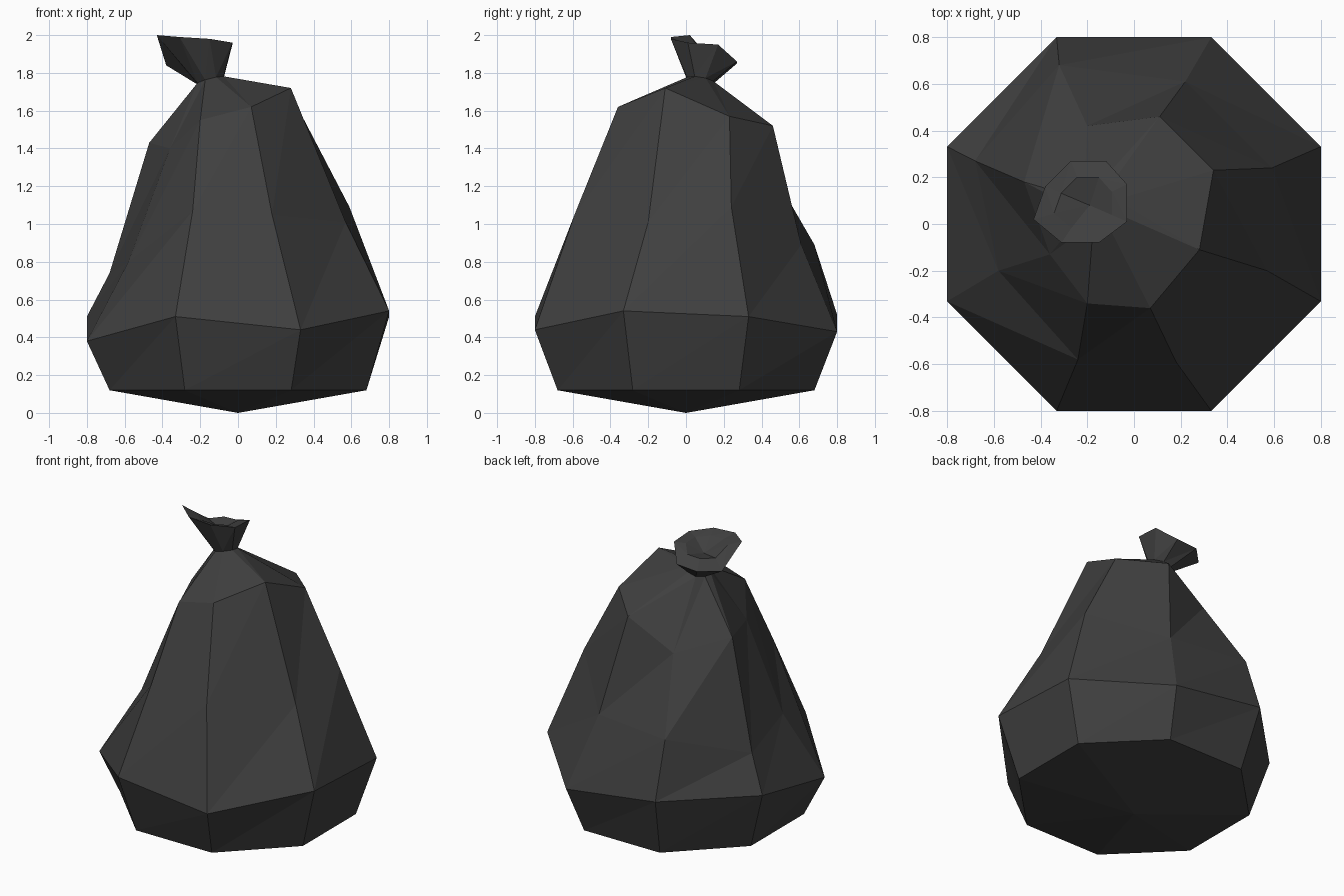
import bpy, bmesh, math

if "Cube" in bpy.data.objects:
    bpy.data.objects.remove(bpy.data.objects["Cube"])

N = 8
mat = bpy.data.materials.new("dark grey plastic")
mat.diffuse_color = (0.05, 0.05, 0.05, 1)
mat.use_nodes = True
mat.node_tree.nodes["Principled BSDF"].inputs["Base Color"].default_value = mat.diffuse_color


def octagon(cx, cy, radius, height):
    """Eight points anticlockwise from front left; height is a function of (index, x, y)."""
    pts = []
    for i in range(N):
        a = math.radians(-112.5 + 45 * i)
        x, y = cx + radius * math.cos(a), cy + radius * math.sin(a)
        pts.append((x, y, height(i, x, y)))
    return pts


def loft(name, rings, bottom=None, top=None):
    """Skin rings with triangles, optionally closed by a centre point at either end."""
    bm = bmesh.new()
    loops = [[bm.verts.new(p) for p in r] for r in rings]
    for lo, hi in zip(loops, loops[1:]):
        for i in range(N):
            j = (i + 1) % N
            bm.faces.new((lo[i], lo[j], hi[j]))
            bm.faces.new((lo[i], hi[j], hi[i]))
    if bottom:
        c = bm.verts.new(bottom)
        for i in range(N):
            bm.faces.new((c, loops[0][(i + 1) % N], loops[0][i]))
    if top:
        c = bm.verts.new(top)
        for i in range(N):
            bm.faces.new((c, loops[-1][i], loops[-1][(i + 1) % N]))
    mesh = bpy.data.meshes.new(name)
    bm.to_mesh(mesh)
    bm.free()
    mesh.materials.append(mat)
    ob = bpy.data.objects.new(name, mesh)
    bpy.context.collection.objects.link(ob)
    return ob


# Regular rings: base, belly and tied neck
belly_z = [0.51, 0.44, 0.54, 0.51, 0.43, 0.52, 0.51, 0.38]
base = octagon(0, 0, 0.736, lambda i, x, y: 0.12)
belly = octagon(0, 0, 0.866, lambda i, x, y: belly_z[i])
neck = octagon(-0.145, 0.075, 0.075,
               lambda i, x, y: 1.76 + 0.25 * (x + 0.145) - 0.15 * (y - 0.075))

# Irregular slumped rings
waist = [(-0.24, -0.58, 1.07), (0.18, -0.59, 1.05), (0.57, -0.2, 1.01), (0.59, 0.24, 1.09),
         (0.22, 0.61, 0.89), (-0.32, 0.68, 0.89), (-0.68, 0.27, 0.74), (-0.58, -0.2, 0.80)]
shoulder = [(-0.2, -0.34, 1.55), (0.07, -0.36, 1.62), (0.28, -0.11, 1.72), (0.34, 0.23, 1.57),
            (0.11, 0.46, 1.52), (-0.2, 0.42, 1.34), (-0.47, 0.18, 1.43), (-0.36, -0.13, 1.40)]
rim = [(-0.31, -0.08, 1.99), (-0.15, -0.08, 1.98), (-0.03, 0.01, 1.96), (-0.03, 0.17, 1.95),
       (-0.12, 0.27, 1.86), (-0.27, 0.27, 1.85), (-0.38, 0.16, 1.84), (-0.43, 0.02, 2.0)]

# Gathered folds inside the rim
cx, cy = -0.2, 0.085
fold = [(cx + (x - cx) * 0.62, cy + (y - cy) * 0.62, 0.4 * z + 0.6 * 1.94) for x, y, z in rim]

loft("bag_body", [base, belly, waist, shoulder, neck], bottom=(0, 0, 0))
loft("tied_top", [neck, rim, fold], top=(-0.19, 0.08, 1.88))
